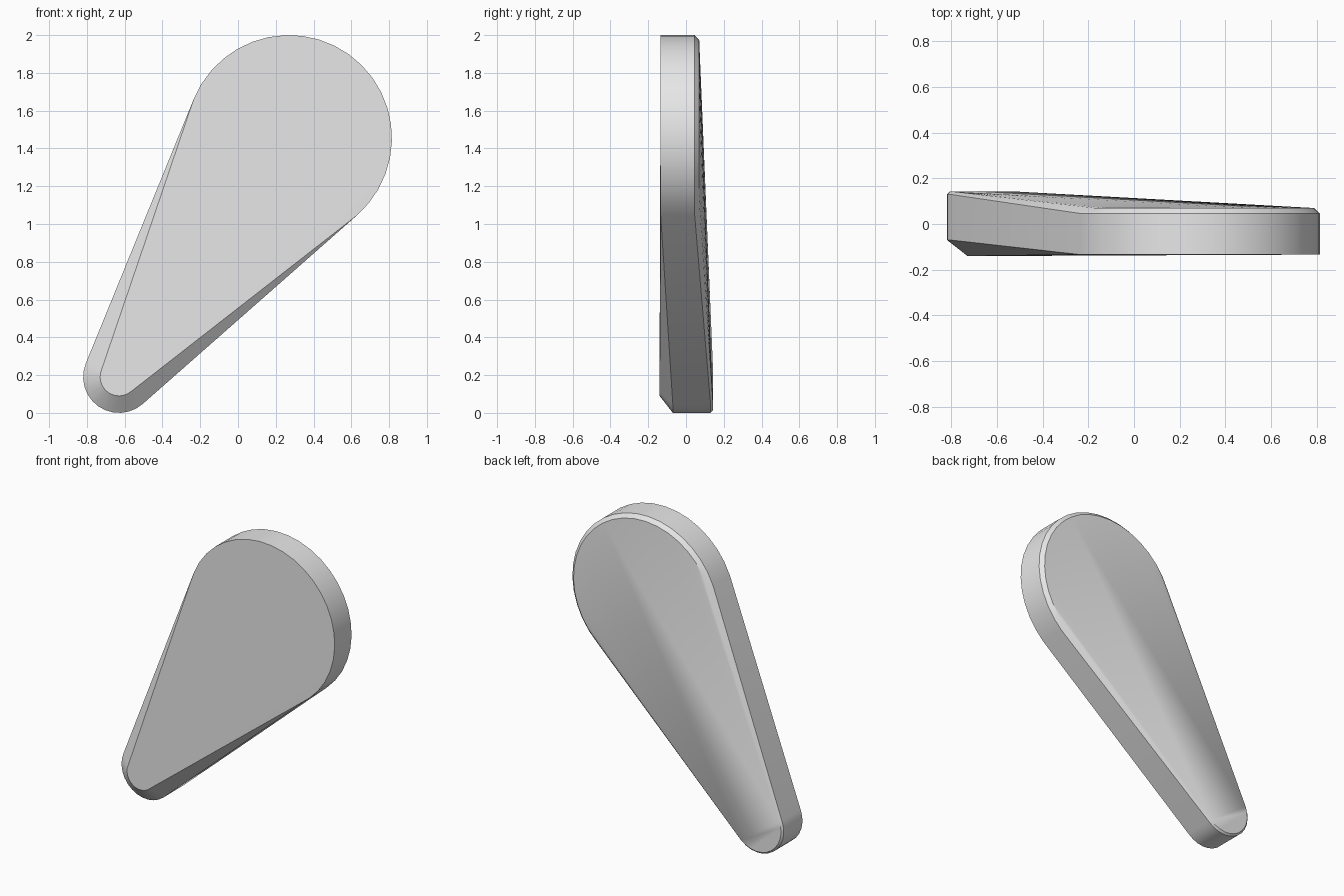
import bpy
import bmesh
from math import acos, atan2, cos, sin, pi, hypot, radians

default = bpy.data.objects.get("Cube")
if default:
    bpy.data.objects.remove(default, do_unlink=True)

# Two round ends joined by straight tangent sides
BIG_X, BIG_Z, BIG_R = 0.27, 1.455, 0.545
TIP_X, TIP_Z, TIP_R = -0.63, 0.19, 0.19
dx, dz = BIG_X - TIP_X, BIG_Z - TIP_Z
axis = atan2(dz, dx)
spread = acos((TIP_R - BIG_R) / hypot(dx, dz))

bm = bmesh.new()


def arc(cx, cz, radius, y, start, end, steps):
    """Add the points of an arc lying at depth y."""
    for i in range(steps + 1):
        a = start + (end - start) * i / steps
        bm.verts.new((cx + radius * cos(a), y, cz + radius * sin(a)))


# Wide end: front rim, back rim, back chamfer
for radius, y in ((BIG_R, -0.134), (BIG_R, 0.046), (BIG_R - 0.025, 0.07)):
    arc(BIG_X, BIG_Z, radius, y, axis - spread, axis + spread, 22)

# Narrow tip: bevelled front, side band, small back chamfer
for radius, y in ((0.1, -0.14), (TIP_R, -0.07), (TIP_R, 0.13), (TIP_R - 0.012, 0.142)):
    arc(TIP_X, TIP_Z, radius, y, axis + spread, axis + 2 * pi - spread, 12)

# Stretch one convex skin over both ends
hull = bmesh.ops.convex_hull(bm, input=bm.verts[:])
loose = {v for v in hull["geom_interior"] if isinstance(v, bmesh.types.BMVert)}
bmesh.ops.delete(bm, geom=list(loose), context="VERTS")
bmesh.ops.dissolve_limit(bm, angle_limit=radians(0.1), verts=bm.verts[:], edges=bm.edges[:])
bmesh.ops.recalc_face_normals(bm, faces=bm.faces[:])

mesh = bpy.data.meshes.new("tapered_paddle")
bm.to_mesh(mesh)
bm.free()
paddle = bpy.data.objects.new("tapered_paddle", mesh)
bpy.context.collection.objects.link(paddle)

# Plain grey surface
grey = bpy.data.materials.new("light_grey")
grey.use_nodes = True
colour = (0.8, 0.8, 0.8, 1.0)
grey.diffuse_color = colour
grey.node_tree.nodes["Principled BSDF"].inputs["Base Color"].default_value = colour
mesh.materials.append(grey)

# Smooth round walls, crisp rims
bpy.ops.object.select_all(action="DESELECT")
paddle.select_set(True)
bpy.context.view_layer.objects.active = paddle
bpy.ops.object.shade_smooth_by_angle(angle=radians(30))
